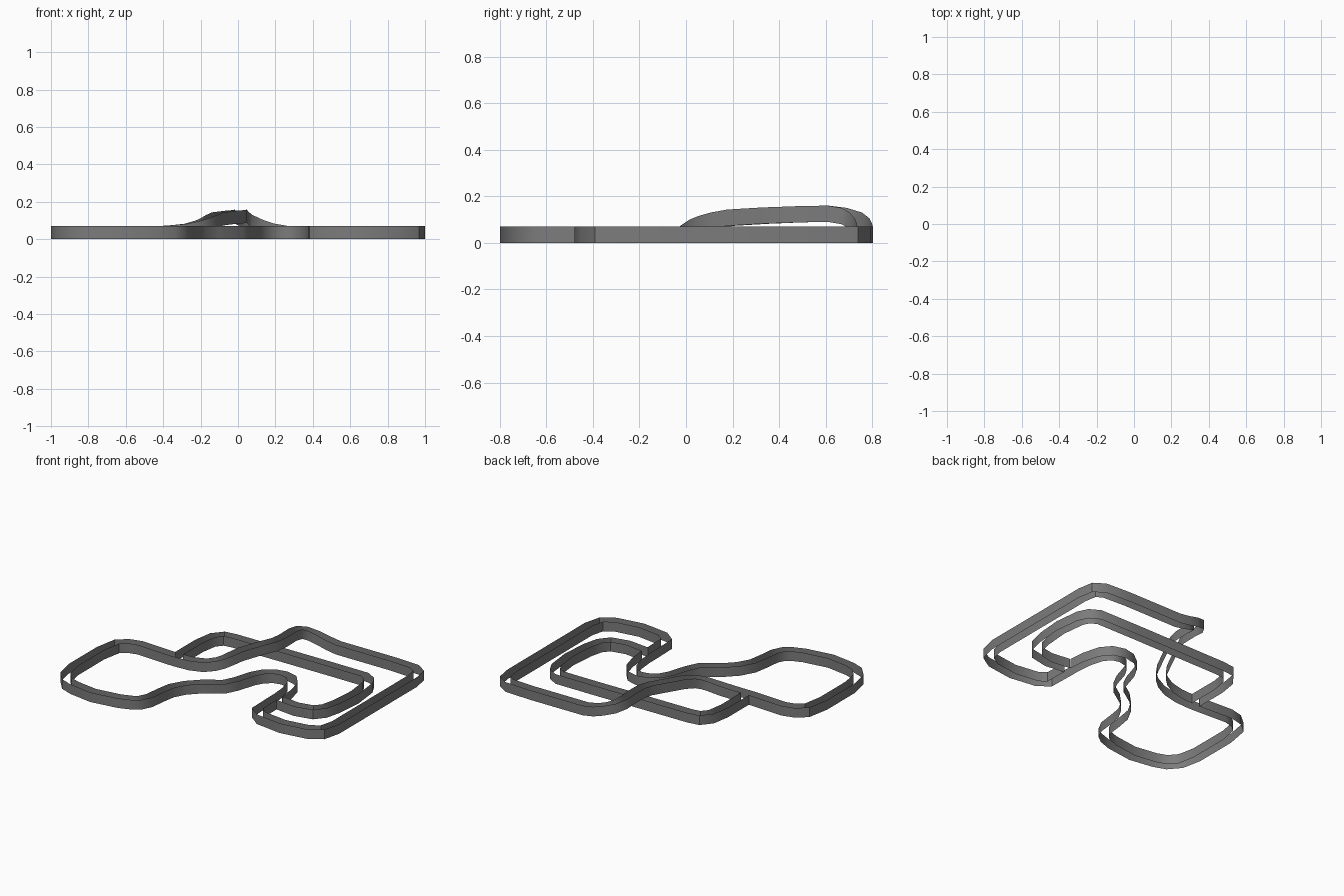
import bpy
import bmesh
import math
from mathutils import Vector

WALL_HEIGHT = 0.07
HALF_WIDTH = 0.0325
GAP_RADIUS = 0.025

cube = bpy.data.objects.get("Cube")
if cube:
    bpy.data.objects.remove(cube, do_unlink=True)

# One grey colour for every wall
grey = bpy.data.materials.new("wall grey")
grey.use_nodes = True
colour = (0.2, 0.2, 0.2, 1)
grey.diffuse_color = colour
grey.node_tree.nodes["Principled BSDF"].inputs["Base Color"].default_value = colour


def flat(points):
    """Level stretch of road centre line, given in hundredths."""
    return [Vector((x, y, 0)) / 100 for x, y in points]


def raised(points):
    """Stretch of road centre line with its own height, in hundredths."""
    return [Vector(point) / 100 for point in points]


def offset_line(centre, distance, closed):
    """Shift a line sideways in plan, with mitred corners."""
    shifted = []
    count = len(centre)
    for i, point in enumerate(centre):
        before = centre[i - 1] if closed or i > 0 else None
        after = centre[(i + 1) % count] if closed or i < count - 1 else None
        directions = []
        if before is not None:
            directions.append((point - before).to_2d().normalized())
        if after is not None:
            directions.append((after - point).to_2d().normalized())
        normals = [Vector((-d.y, d.x)) for d in directions]
        side = sum(normals, Vector((0, 0))).normalized()
        reach = distance / max(side.dot(normals[0]), 0.5)
        shifted.append(point + (side * reach).to_3d())
    return shifted


def build_wall(name, line, closed, openings=()):
    """Stand a thin upright ribbon on a line, leaving out the openings."""
    mesh_builder = bmesh.new()
    lower = [mesh_builder.verts.new(p) for p in line]
    upper = [mesh_builder.verts.new(p + Vector((0, 0, WALL_HEIGHT))) for p in line]
    count = len(line)
    for i in range(count if closed else count - 1):
        j = (i + 1) % count
        middle = (line[i] + line[j]) / 2
        if any((middle - place).length < GAP_RADIUS for place in openings):
            continue
        mesh_builder.faces.new((lower[i], lower[j], upper[j], upper[i]))
    mesh = bpy.data.meshes.new(name)
    mesh_builder.to_mesh(mesh)
    mesh_builder.free()
    mesh.materials.append(grey)
    wall = bpy.data.objects.new(name, mesh)
    bpy.context.collection.objects.link(wall)
    bpy.ops.object.select_all(action="DESELECT")
    wall.select_set(True)
    bpy.context.view_layer.objects.active = wall
    bpy.ops.object.shade_smooth_by_angle(angle=math.radians(35))


def build_road(name, centre, closed, openings=()):
    """Wall both edges of a road."""
    for side, sign in (("left", 1), ("right", -1)):
        line = offset_line(centre, sign * HALF_WIDTH, closed)
        build_wall(f"{name}_{side}_wall", line, closed, openings)


# Main circuit, in order of travel
west_loop = flat([
    (-47, 0.5), (-53, 0.5), (-80, 2), (-88, 0), (-94, -5), (-96.7, -20),
    (-96.7, -51), (-94, -64), (-88, -71), (-80, -74), (-63, -76.7),
    (-43.5, -74), (-35, -71), (-31, -68), (-28, -62), (-26.7, -51),
    (-25, -41), (-20, -32), (-12, -24),
])
hairpin = flat([
    (0, -16), (4, -8), (8, 5), (12, 12), (18, 16.5), (25, 18), (32, 16),
    (37, 10), (40, -1), (41, -12.5), (41, -19), (41.5, -37), (48, -42),
    (67, -44.7),
])
east_side = flat([
    (86, -42), (94, -37), (96.7, -26), (96.7, 62), (95, 72), (89, 76),
    (70, 77), (27, 76.9),
])
bridge = raised([
    (19, 76.7, 1.3), (12, 75.7, 3.5), (5.5, 73, 6), (2, 68, 8),
    (1.5, 61, 9), (1.5, 49, 8.8), (0, 42, 8.5), (-4, 34, 8.2),
    (-11, 19, 7.3), (-14, 12, 6), (-17, 7.5, 4.5), (-21, 4.5, 3),
    (-28, 2, 1.2), (-38, 0.7, 0.2),
])

# Side road, passing under the bridge
side_road = flat([
    (-50, 3.8), (-50, 27), (-48, 39.5), (-43, 45.5), (-35.5, 46.5),
    (40, 47), (69, 46.9), (75, 43.5), (78, 37.5), (80, 20), (78.5, 1.5),
    (76, -9), (71, -15), (59, -17.5), (44.2, -15.7),
])

build_road("main_road", west_loop + hairpin + east_side + bridge, True,
           openings=(side_road[0], side_road[-1]))
build_road("side_road", side_road, False)
